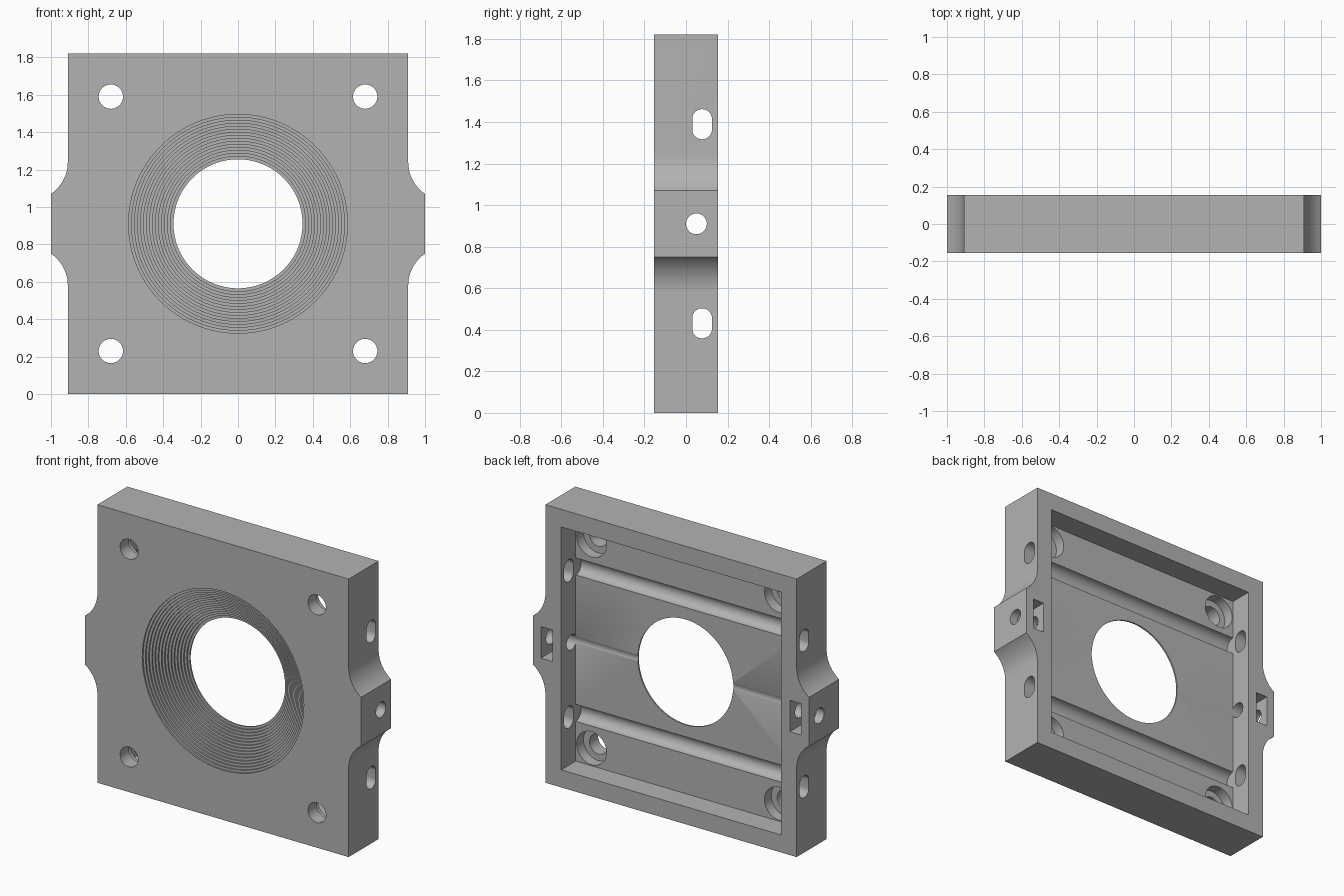
import bpy, bmesh, math
from mathutils import Matrix, Vector

cube = bpy.data.objects.get("Cube")
if cube:
    bpy.data.objects.remove(cube, do_unlink=True)

MID = 0.91               # height of the centre, also half the plate width
FRONT, BACK, FLOOR = -0.155, 0.155, 0.005
ROD = 0.479              # rod offset from the centre
BOLT = 0.68              # bolt offset from the centre

grey = bpy.data.materials.new("plain grey")
grey.use_nodes = True
grey.diffuse_color = (0.45, 0.45, 0.45, 1)
grey.node_tree.nodes["Principled BSDF"].inputs["Base Color"].default_value = (0.45, 0.45, 0.45, 1)


def finish(name, bm):
    bmesh.ops.recalc_face_normals(bm, faces=bm.faces)
    mesh = bpy.data.meshes.new(name)
    bm.to_mesh(mesh)
    bm.free()
    mesh.materials.append(grey)
    obj = bpy.data.objects.new(name, mesh)
    bpy.context.collection.objects.link(obj)
    return obj


def prism(name, outline, axis, start, end):
    """Extrude a 2D outline along x (outline is y, z) or y (outline is x, z)."""
    bm = bmesh.new()
    place = (lambda u, v: (start, u, v)) if axis == "x" else (lambda u, v: (u, start, v))
    face = bm.faces.new([bm.verts.new(place(u, v)) for u, v in outline])
    grown = bmesh.ops.extrude_face_region(bm, geom=[face])["geom"]
    move = Vector((end - start, 0, 0)) if axis == "x" else Vector((0, end - start, 0))
    bmesh.ops.translate(bm, vec=move, verts=[g for g in grown if isinstance(g, bmesh.types.BMVert)])
    return finish(name, bm)


def rect(u0, u1, v0, v1):
    return [(u0, v0), (u1, v0), (u1, v1), (u0, v1)]


def slot(u, v, r, stretch=0.0, n=48):
    """Circle, stretched upright into a slot when asked."""
    pts = []
    for i in range(n):
        a = 2 * math.pi * (i + 0.5) / n
        pts.append((u + r * math.cos(a), v + r * math.sin(a) + math.copysign(stretch, math.sin(a))))
    return pts


# Plate outline with two ears blended in by concave arcs
R = 0.206
arc = [(MID + R - R * math.cos(a), MID + 0.33 - R * math.sin(a))
       for a in [math.acos(1 - 0.09 / R) * i / 12 for i in range(13)]]
quarter = [(MID, 2 * MID)] + arc
right = quarter + [(x, 2 * MID - z) for x, z in reversed(quarter)]
outline = right + [(-x, z) for x, z in reversed(right)]
body = prism("mount_plate", outline, "y", FRONT, BACK)

cutters = []

# Rear pocket
cutters.append(prism("pocket_cutter", rect(-0.795, 0.795, 0.115, 1.705), "y", FLOOR, 0.3))

# Stepped funnel around the central opening
profile = [(0, -0.3)]
steps, y = 16, -0.3
for i in range(steps):
    r = 0.585 - 0.016 * i
    nxt = FRONT + 0.01 * (i + 1) if i < steps - 1 else 0.1
    profile += [(r, y), (r, nxt)]
    y = nxt
profile.append((0, y))
bm = bmesh.new()
verts = [bm.verts.new((r, h, MID)) for r, h in profile]
edges = [bm.edges.new(pair) for pair in zip(verts, verts[1:])]
bmesh.ops.spin(bm, geom=verts + edges, cent=(0, 0, MID), axis=(0, 1, 0),
               angle=2 * math.pi, steps=96, use_duplicate=False)
bmesh.ops.remove_doubles(bm, verts=bm.verts, dist=0.0005)
cutters.append(finish("funnel_cutter", bm))

for s in (-1, 1):
    # Rod grooves in the pocket floor and rod slots through the side walls
    z = MID + s * ROD
    cutters.append(prism("groove_cutter", slot(FLOOR, z, 0.056), "x", -0.795, 0.795))
    cutters.append(prism("rod_slot_cutter", slot(0.0775, z, 0.0475, 0.025), "x", -1.2, 1.2))
    # Counterbored bolt holes
    for t in (-1, 1):
        x, z = s * BOLT, MID + t * BOLT
        cutters.append(prism("bolt_cutter", slot(x, z, 0.065), "y", -0.3, 0.1))
        cutters.append(prism("counterbore_cutter", slot(x, z, 0.108), "y", -0.065, 0.1))
    # Nut pocket in each ear
    a, b = sorted((s * 0.86, s * 0.943))
    cutters.append(prism("nut_cutter", rect(a, b, MID - 0.103, MID + 0.103), "y", -0.05, 0.3))

# Clamp screw hole through both ears
cutters.append(prism("screw_cutter", slot(0.05, MID, 0.05), "x", -1.2, 1.2))

# Cut everything out, then drop the cutters
for c in cutters:
    c.hide_render = True
    mod = body.modifiers.new(c.name, "BOOLEAN")
    mod.operation = "DIFFERENCE"
    mod.solver = "EXACT"
    mod.object = c
bpy.context.view_layer.update()
result = bpy.data.meshes.new_from_object(body.evaluated_get(bpy.context.evaluated_depsgraph_get()))
body.modifiers.clear()
body.data = result
for c in cutters:
    bpy.data.objects.remove(c, do_unlink=True)
result.materials.clear()
result.materials.append(grey)
for p in result.polygons:
    p.material_index = 0

bpy.ops.object.select_all(action="DESELECT")
body.select_set(True)
bpy.context.view_layer.objects.active = body
bpy.ops.object.shade_smooth_by_angle(angle=math.radians(30))
